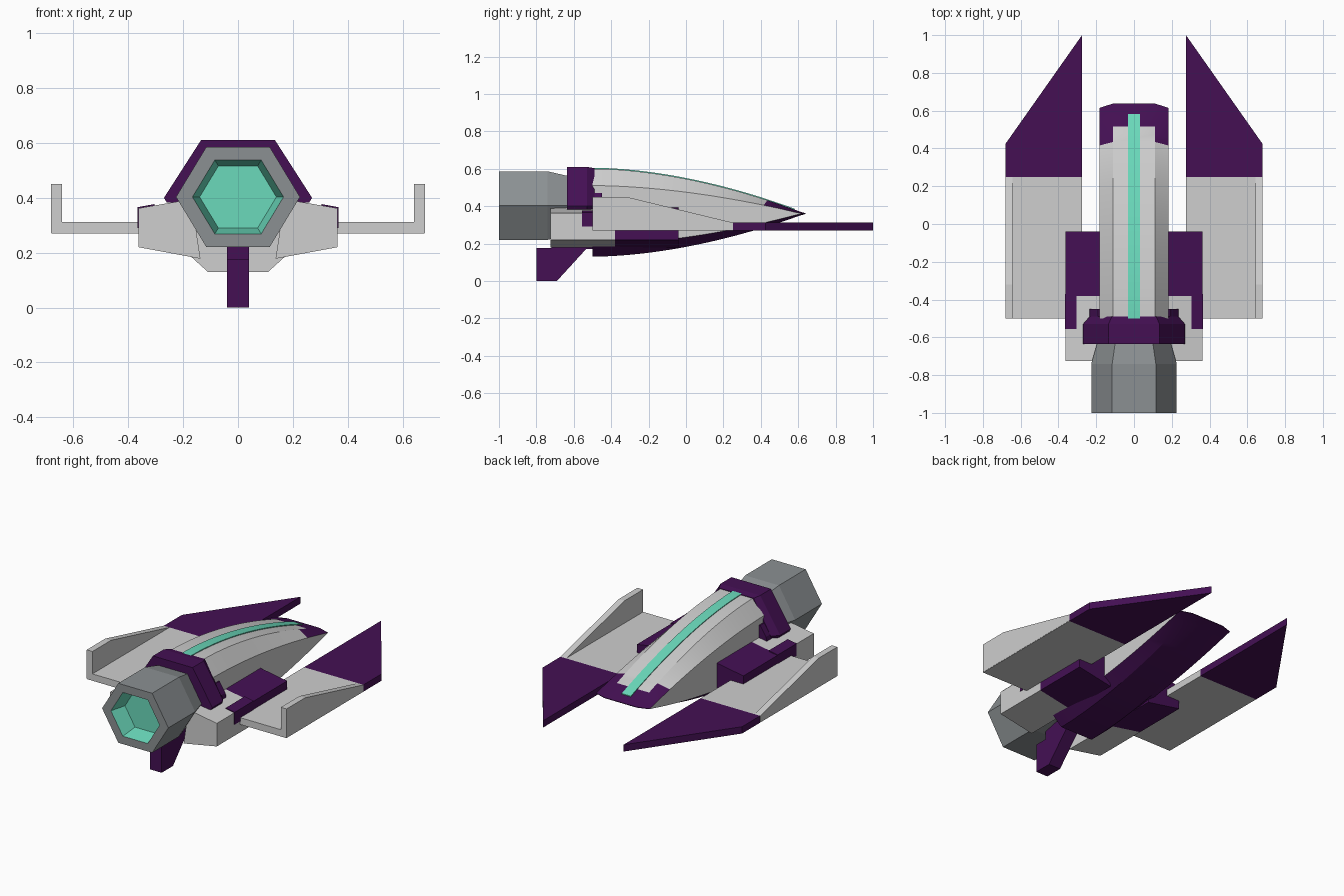
import bpy, bmesh, math

if "Cube" in bpy.data.objects:
    bpy.data.objects.remove(bpy.data.objects["Cube"])


def material(name, r, g, b):
    m = bpy.data.materials.new(name)
    m.diffuse_color = (r, g, b, 1)
    m.use_nodes = True
    m.node_tree.nodes["Principled BSDF"].inputs["Base Color"].default_value = m.diffuse_color
    return m


LIGHT = material("light grey", 0.62, 0.62, 0.62)
DARK = material("engine grey", 0.26, 0.28, 0.29)
PURPLE = material("deep purple", 0.058, 0.005, 0.088)
TEAL = material("teal glow", 0.145, 0.70, 0.50)


def loft(name, rings, mats, rule=None):
    """Skin closed rings of points, cap both ends; rule(face centre, ring no, side no) -> material slot."""
    bm = bmesh.new()
    vs = [[bm.verts.new(p) for p in ring] for ring in rings]
    n = len(rings[0])
    for i in range(len(vs) - 1):
        for j in range(n):
            k = (j + 1) % n
            f = bm.faces.new((vs[i][j], vs[i][k], vs[i + 1][k], vs[i + 1][j]))
            if rule:
                f.material_index = rule(f.calc_center_median(), i, j)
    bm.faces.new(vs[0])
    end = bm.faces.new(vs[-1])
    if rule:
        end.material_index = rule(end.calc_center_median(), len(vs) - 1, 0)
    bmesh.ops.recalc_face_normals(bm, faces=bm.faces[:])
    me = bpy.data.meshes.new(name)
    bm.to_mesh(me)
    bm.free()
    ob = bpy.data.objects.new(name, me)
    bpy.context.collection.objects.link(ob)
    for m in mats:
        me.materials.append(m)
    return ob


def along_y(name, prof, y0, y1, mat):
    return loft(name, [[(x, y, z) for x, z in prof] for y in (y0, y1)], [mat])


def along_z(name, prof, z0, z1, mat):
    return loft(name, [[(x, y, z) for x, y in prof] for z in (z0, z1)], [mat])


def along_x(name, prof, x0, x1, mat):
    return loft(name, [[(x, y, z) for y, z in prof] for x in (x0, x1)], [mat])


def mirror(ob):
    mod = ob.modifiers.new("mirror", 'MIRROR')
    mod.use_axis[0] = True
    return ob


# Fuselage: eight-sided section sweeping down to a flat wedge nose
def swell(t):
    return max(1 - t ** 1.8, 0.008)


SECTION = [(0.11, 0.24), (0.182, 0.15), (0.182, -0.165), (0.11, -0.23),
           (-0.11, -0.23), (-0.182, -0.165), (-0.182, 0.15), (-0.11, 0.24)]
STEPS = 28
rings = []
for i in range(STEPS + 1):
    t = i / STEPS
    rings.append([(x, -0.5 + t * (1.138 if abs(x) < 0.15 else 1.115), 0.36 + h * swell(t))
                  for x, h in SECTION])


def hull_colour(c, i, j):
    if i == STEPS or j in (2, 3, 4):          # underside
        return 1
    if j == 7:                                # top strip
        return int(c.y > 0.53)
    if j in (0, 6):                           # upper bevels
        return int(c.y > 0.43)
    return 0


hull = loft("fuselage", rings, [LIGHT, PURPLE], hull_colour)
bpy.context.view_layer.objects.active = hull
hull.select_set(True)
bpy.ops.object.shade_smooth_by_angle(angle=math.radians(20))
hull.select_set(False)

# Glowing stripe along the spine
rings = []
for i in range(STEPS + 1):
    t = -0.0 + 0.95 * i / STEPS
    y, z = -0.5 + t * 1.138, 0.36 + 0.24 * swell(t)
    rings.append([(-0.031, y, z - 0.003), (0.031, y, z - 0.003),
                  (0.031, y, z + 0.005), (-0.031, y, z + 0.005)])
loft("spine_stripe", rings, [TEAL])

# Hexagonal engine with a recessed glowing nozzle
HEX = [(1, 0), (0.51, 0.81), (-0.51, 0.81), (-1, 0), (-0.51, -0.81), (0.51, -0.81)]
stations = [(-0.5, 0.185), (-0.63, 0.195), (-0.74, 0.226), (-1.0, 0.226),
            (-1.0, 0.166), (-0.90, 0.14)]
loft("engine", [[(x * r, y, 0.403 + z * r) for x, z in HEX] for y, r in stations],
     [DARK, TEAL], lambda c, i, j: int(i >= 4))

# Collar arched over the engine joint
rings = []
for y, k, top in ((-0.635, 0.27, 0.61), (-0.53, 0.27, 0.61), (-0.49, 0.235, 0.603)):
    rings.append([(k, y, 0.40), (k / 2, y, top), (-k / 2, y, top), (-k, y, 0.40),
                  (-k + 0.01, y, 0.383), (k - 0.01, y, 0.383)])
loft("engine_collar", rings, [PURPLE])
mirror(along_y("collar_tab", [(0.17, 0.383), (0.235, 0.383), (0.23, 0.41), (0.19, 0.47), (0.17, 0.47)],
               -0.5, -0.45, PURPLE))

# Side pods: grey rear half, purple front half, purple step at the shoulder
POD = [(0.137, 0.178), (0.363, 0.22), (0.363, 0.362), (0.17, 0.395)]
mirror(along_y("rear_pod", POD, -0.725, -0.38, LIGHT))
mirror(along_y("front_pod", POD, -0.38, -0.04, PURPLE))
mirror(along_y("pod_shoulder", [(0.305, 0.29), (0.366, 0.29), (0.366, 0.366), (0.305, 0.377)],
               -0.555, -0.37, PURPLE))

# Wings with pointed purple front blades and upright winglets
mirror(along_z("wing", [(0.275, -0.5), (0.68, -0.5), (0.68, 0.25), (0.275, 0.25)], 0.27, 0.312, LIGHT))
mirror(along_z("wing_blade", [(0.275, 0.25), (0.68, 0.25), (0.68, 0.425), (0.275, 1.0)],
               0.27, 0.312, PURPLE))
mirror(along_x("winglet", [(-0.5, 0.272), (0.25, 0.272), (0.25, 0.312), (-0.32, 0.45), (-0.5, 0.45)],
               0.642, 0.681, LIGHT))

# Lower tail fin and its mount
along_x("tail_fin", [(-0.8, 0), (-0.69, 0), (-0.53, 0.175), (-0.8, 0.175)], -0.04, 0.04, PURPLE)
along_x("fin_mount", [(-0.72, 0.17), (-0.48, 0.17), (-0.48, 0.27), (-0.72, 0.27)], -0.04, 0.04, PURPLE)
